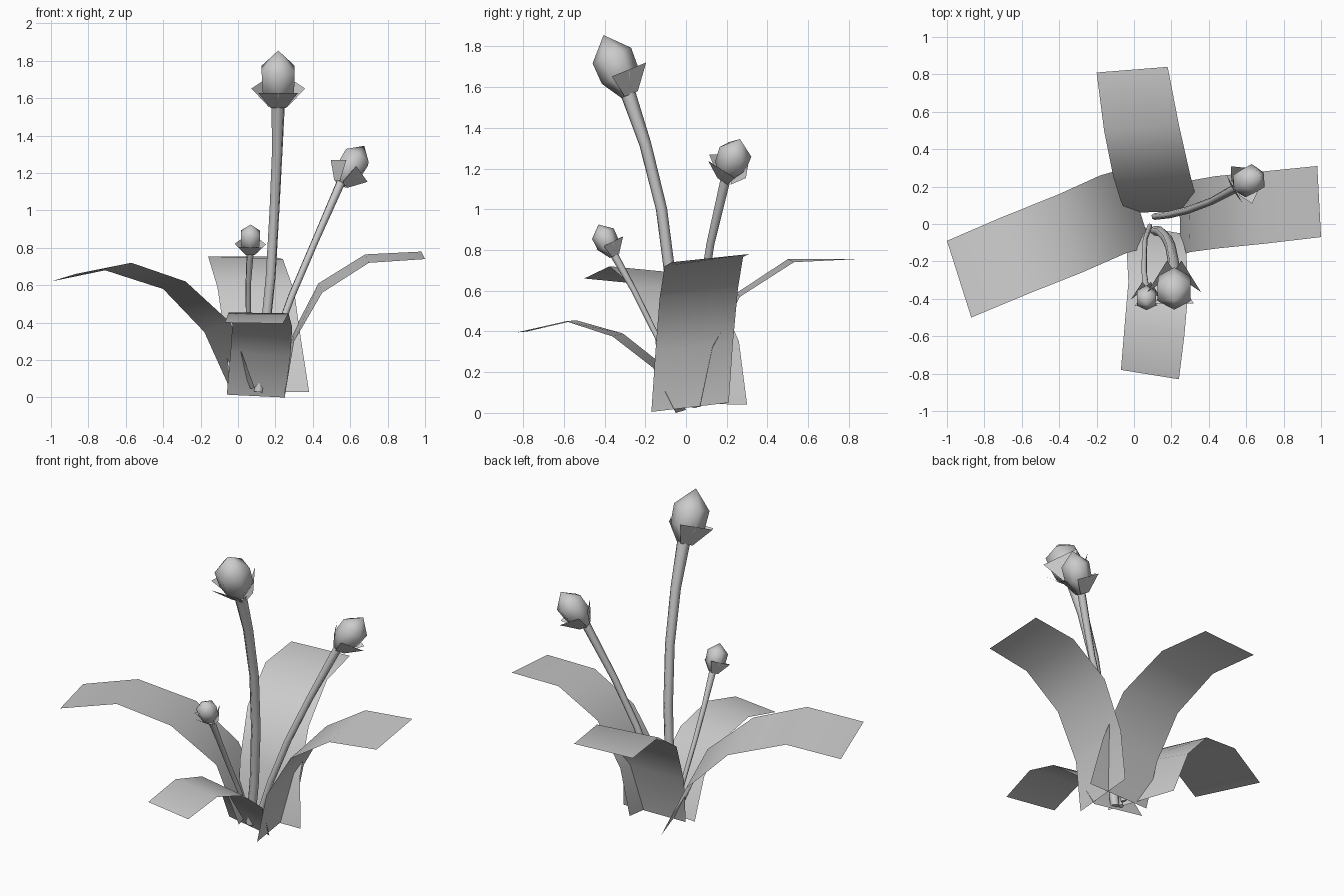
import bpy, math
from mathutils import Vector


def mesh_object(name, verts, faces, smooth=True):
    me = bpy.data.meshes.new(name)
    me.from_pydata(verts, [], faces)
    me.update()
    for p in me.polygons:
        p.use_smooth = smooth
    ob = bpy.data.objects.new(name, me)
    bpy.context.collection.objects.link(ob)
    return ob


def leaf(name, edge_a, edge_b):
    """Strip of quads between two edge lines, base to tip."""
    n = len(edge_a)
    faces = [(i, i + 1, n + i + 1, n + i) for i in range(n - 1)]
    return mesh_object(name, edge_a + edge_b, faces)


def stem(name, points):
    """Six-sided tapered tube; each point is (x, y, z, radius)."""
    cu = bpy.data.curves.new(name, 'CURVE')
    cu.dimensions = '3D'
    cu.bevel_depth = 1.0
    cu.bevel_resolution = 1
    cu.use_fill_caps = True
    sp = cu.splines.new('POLY')
    sp.points.add(len(points) - 1)
    for p, (x, y, z, r) in zip(sp.points, points):
        p.co = (x, y, z, 1)
        p.radius = r
    sp.use_smooth = True
    ob = bpy.data.objects.new(name, cu)
    bpy.context.collection.objects.link(ob)


def flower(name, base, tip, azimuth, size):
    """Closed bud along base->tip with three flared sepals."""
    base, tip = Vector(base), Vector(tip)
    up = (tip - base).normalized()
    a = math.radians(azimuth)
    out = Vector((math.cos(a), math.sin(a), 0))
    out = (out - up * out.dot(up)).normalized()
    side = up.cross(out)

    def place(x, y, z):
        return base + size * (out * x + side * y + up * z)

    # Bud: three rings and a point
    n = 6
    rings = [(0.0, 0.035), (0.10, 0.098), (0.21, 0.102)]
    verts = [place(r * math.cos(k * math.tau / n), r * math.sin(k * math.tau / n), h)
             for h, r in rings for k in range(n)]
    verts.append(tip)
    faces = [(j * n + k, j * n + (k + 1) % n, (j + 1) * n + (k + 1) % n, (j + 1) * n + k)
             for j in range(2) for k in range(n)]
    faces += [(2 * n + k, 2 * n + (k + 1) % n, 3 * n) for k in range(n)]
    faces.append(tuple(reversed(range(n))))
    mesh_object(name + "_bud", verts, faces)

    # Sepals: trapezoids widening outward
    verts, faces = [], []
    for i in range(3):
        c, s = math.cos(i * math.tau / 3), math.sin(i * math.tau / 3)
        for r, t, h in ((0.035, -0.04, 0.0), (0.035, 0.04, 0.0),
                        (0.105, 0.105, 0.115), (0.105, -0.105, 0.115)):
            verts.append(place(r * c - t * s, r * s + t * c, h))
        faces.append(tuple(range(4 * i, 4 * i + 4)))
    mesh_object(name + "_sepals", verts, faces, False)


# Leaves
leaf("left_leaf",
     [(0.09, -0.12, 0.05), (-0.04, -0.155, 0.40), (-0.28, -0.26, 0.62),
      (-0.57, -0.375, 0.72), (-0.87, -0.50, 0.66)],
     [(-0.04, 0.30, 0.04), (-0.18, 0.26, 0.35), (-0.40, 0.16, 0.58),
      (-0.71, 0.035, 0.68), (-1.0, -0.09, 0.62)])
leaf("back_leaf",
     [(0.38, 0.07, 0.03), (0.335, 0.13, 0.32), (0.30, 0.265, 0.57),
      (0.24, 0.53, 0.74), (0.18, 0.84, 0.755)],
     [(-0.04, 0.06, 0.03), (-0.07, 0.12, 0.32), (-0.11, 0.25, 0.59),
      (-0.16, 0.50, 0.755), (-0.20, 0.81, 0.755)])
leaf("right_leaf",
     [(0.25, -0.17, 0.005), (0.30, -0.15, 0.30), (0.45, -0.13, 0.56),
      (0.70, -0.105, 0.72), (1.0, -0.07, 0.74)],
     [(0.24, 0.21, 0.05), (0.29, 0.23, 0.34), (0.43, 0.255, 0.61),
      (0.68, 0.28, 0.765), (0.98, 0.31, 0.78)])
leaf("front_leaf",
     [(-0.06, 0.0, 0.015), (-0.04, -0.12, 0.24), (-0.03, -0.31, 0.39),
      (-0.05, -0.54, 0.455), (-0.07, -0.78, 0.40)],
     [(0.25, -0.05, 0.0), (0.28, -0.16, 0.22), (0.29, -0.36, 0.375),
      (0.27, -0.59, 0.45), (0.24, -0.83, 0.395)])

# Stems
stem("tall_stem", [(0.11, -0.035, 0.03, 0.026), (0.14, -0.04, 0.3, 0.027),
                   (0.175, -0.075, 0.65, 0.028), (0.195, -0.12, 1.0, 0.028),
                   (0.21, -0.20, 1.32, 0.03), (0.215, -0.285, 1.57, 0.038)])
stem("middle_stem", [(0.11, 0.04, 0.03, 0.018), (0.19, 0.05, 0.28, 0.019),
                     (0.29, 0.075, 0.55, 0.02), (0.41, 0.12, 0.83, 0.02),
                     (0.55, 0.195, 1.15, 0.025)])
stem("short_stem", [(0.085, -0.01, 0.03, 0.013), (0.06, -0.08, 0.25, 0.013),
                    (0.055, -0.17, 0.43, 0.014), (0.055, -0.26, 0.61, 0.015),
                    (0.065, -0.355, 0.78, 0.02)])

# Flowers
flower("tall", (0.215, -0.285, 1.56), (0.215, -0.405, 1.855), -90, 1.0)
flower("middle", (0.55, 0.195, 1.145), (0.675, 0.265, 1.345), -25, 0.8)
flower("short", (0.065, -0.355, 0.77), (0.068, -0.43, 0.925), -90, 0.58)
